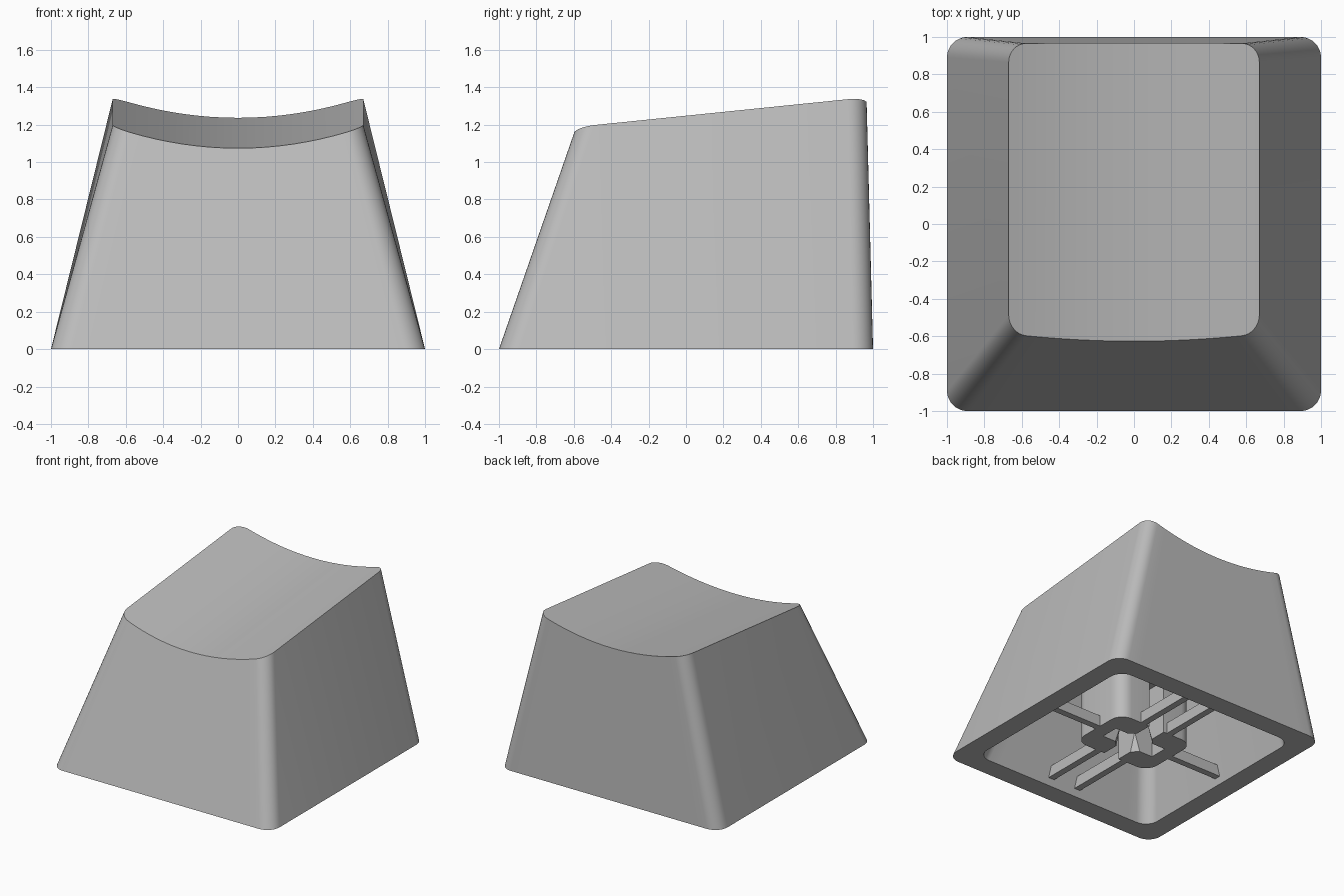
import bpy
import bmesh
import math
from mathutils import Vector

cube = bpy.data.objects.get("Cube")
if cube:
    bpy.data.objects.remove(cube, do_unlink=True)

grey = bpy.data.materials.new("grey_plastic")
grey.use_nodes = True
colour = (0.5, 0.5, 0.5, 1)
grey.diffuse_color = colour
grey.node_tree.nodes["Principled BSDF"].inputs["Base Color"].default_value = colour

ARC, SPAN = 8, 16            # segments per corner and per straight edge


def finish(name, bm):
    bmesh.ops.recalc_face_normals(bm, faces=bm.faces)
    mesh = bpy.data.meshes.new(name)
    bm.to_mesh(mesh)
    bm.free()
    obj = bpy.data.objects.new(name, mesh)
    bpy.context.collection.objects.link(obj)
    mesh.materials.append(grey)
    bpy.ops.object.select_all(action='DESELECT')
    obj.select_set(True)
    bpy.context.view_layer.objects.active = obj
    bpy.ops.object.shade_smooth_by_angle(angle=math.radians(35))
    return obj


def rounded_loop(hx, y0, y1, r, z=lambda y: 0):
    """Rounded rectangle: front row left to right, then back row right to left."""
    arc = [(-hx + r - r * math.cos(a), r - r * math.sin(a))
           for a in (math.pi / 2 * i / ARC for i in range(ARC + 1))]
    mid = [((2 * i / SPAN - 1) * (hx - r), 0) for i in range(1, SPAN)]
    row = arc + mid + [(-x, d) for x, d in reversed(arc)]
    pts = [(x, y0 + d) for x, d in row] + [(x, y1 - d) for x, d in reversed(row)]
    return [Vector((x, y, z(y))) for x, y in pts]


def bridge(bm, a, b):
    for i in range(len(a)):
        j = (i + 1) % len(a)
        bm.faces.new((a[i], a[j], b[j], b[i]))


def strips(bm, loop):
    """Close a loop with strips that run from front to back."""
    n = len(loop)
    for i in range(n // 2 - 1):
        bm.faces.new((loop[i], loop[i + 1], loop[n - 2 - i], loop[n - 1 - i]))


def verts(bm, pts):
    return [bm.verts.new(p) for p in pts]


# Tapered skin whose walls stop at a tilted, cylindrical dish
def skin(bm, inset, drop):
    h = 1 - inset
    base = rounded_loop(h, -h, h, 0.11)
    rim = rounded_loop(0.67 - inset, -0.587 + inset, 0.965 - inset, 0.1,
                       lambda y: 1.248 + 0.102 * y)
    top = []
    for b, p in zip(base, rim):
        t = 1.0
        for _ in range(20):
            q = b.lerp(p, t)
            t *= (1.138 + 0.102 * q.y + 0.245 * q.x ** 2 - drop) / q.z
        top.append(b.lerp(p, t))
    low, high = verts(bm, base), verts(bm, top)
    bridge(bm, low, high)
    strips(bm, high)
    return low


bm = bmesh.new()
bridge(bm, skin(bm, 0, 0), skin(bm, 0.165, 0.11))
finish("cap_shell", bm)

# Stem: two C-shaped halves around a cross-shaped socket
SX, SY, SR = 0.355, 0.265, 0.11
STEM_Z, SOCKET_Z = 0.055, 0.5


def stem_half(side, z, bevel):
    slot, arm, reach = 0.07, 0.075, 0.24
    pts = [(slot, -SY)]
    for cy, start in ((SR - SY, -90), (SY - SR, 0)):
        for i in range(ARC + 1):
            a = math.radians(start + 90 * i / ARC)
            pts.append((SX - SR + SR * math.cos(a), cy + SR * math.sin(a)))
    pts += [(slot, SY), (slot, arm + bevel), (slot + bevel, arm), (reach, arm),
            (reach, -arm), (slot + bevel, -arm), (slot, -arm - bevel)]
    return [(side * x, y, z) for x, y in pts]


bm = bmesh.new()
for side in (-1, 1):
    low = verts(bm, stem_half(side, STEM_Z, 0.05))
    mid = verts(bm, stem_half(side, 0.2, 0.002))
    high = verts(bm, stem_half(side, SOCKET_Z + 0.01, 0.002))
    bridge(bm, low, mid)
    bridge(bm, mid, high)
    bm.faces.new(low)
    bm.faces.new(high)
finish("stem", bm)

# Flared support from the stem up to the roof of the cavity
bm = bmesh.new()
low = verts(bm, rounded_loop(SX, -SY, SY, SR, lambda y: SOCKET_Z))
high = verts(bm, rounded_loop(0.54, -0.5, 0.5, 0.15, lambda y: 1.06))
bridge(bm, low, high)
strips(bm, low)
strips(bm, high)
finish("stem_flare", bm)


# Thin ribs that tie the stem to the walls
def rib(name, x0, x1, y0, y1):
    bm = bmesh.new()
    bmesh.ops.create_cube(bm, size=1)
    for v in bm.verts:
        v.co = (x1 if v.co.x > 0 else x0, y1 if v.co.y > 0 else y0,
                STEM_Z + (0.09 if v.co.z > 0 else 0))
    finish(name, bm)


HALF = 0.027
for sign, end in ((-1, "right"), (1, "left")):
    a, b = sorted((sign * 0.3, sign * 0.88))
    rib(end + "_rib", a, b, -HALF, HALF)
    c = sign * 0.127
    for name, y0, y1 in (("front", -0.88, -0.23), ("back", 0.23, 0.88)):
        rib(name + "_rib_" + end, c - HALF, c + HALF, y0, y1)
